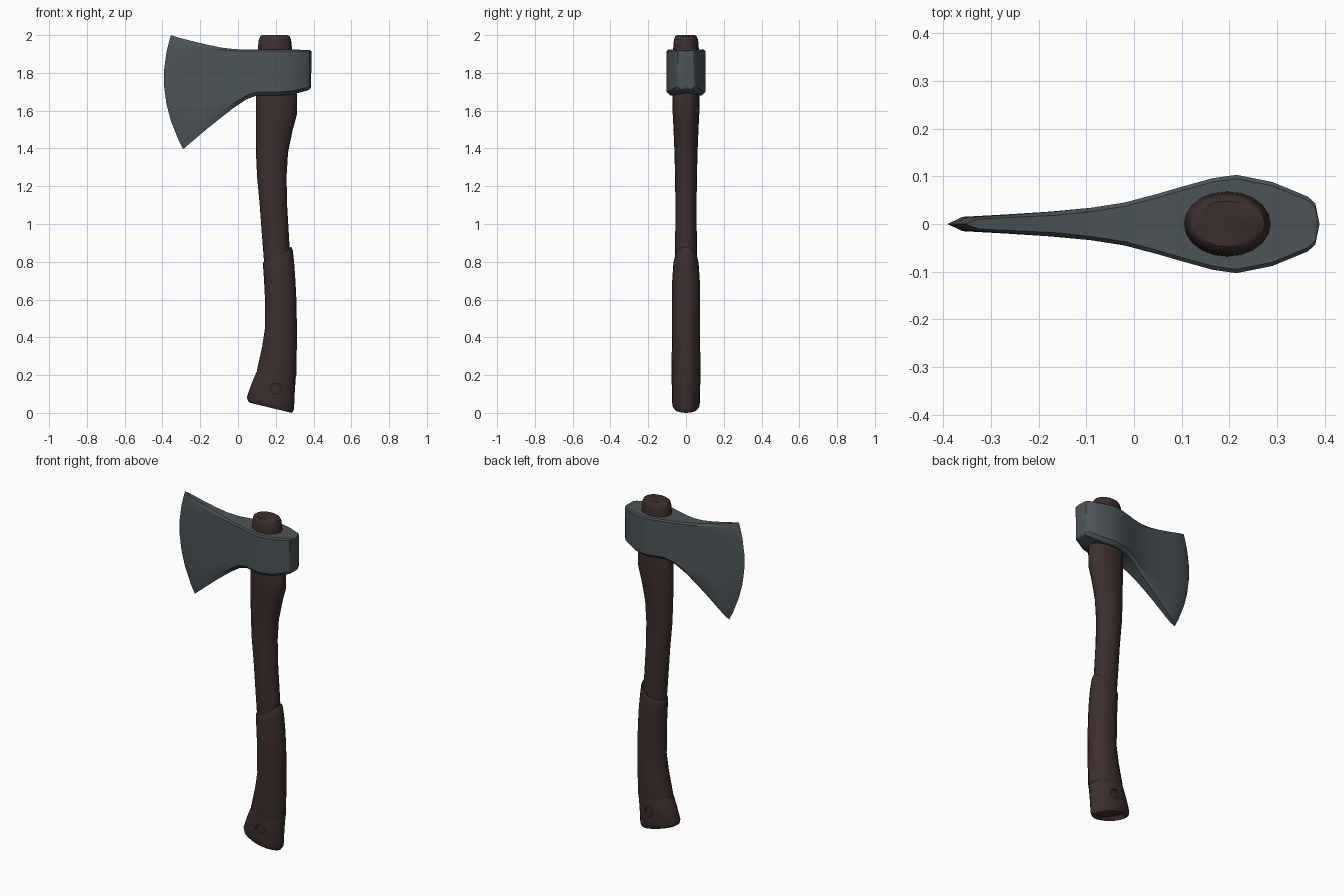
import bpy, bmesh, math

if "Cube" in bpy.data.objects:
    bpy.data.objects.remove(bpy.data.objects["Cube"])


def material(name, rgb):
    m = bpy.data.materials.new(name)
    m.diffuse_color = (*rgb, 1)
    m.use_nodes = True
    m.node_tree.nodes["Principled BSDF"].inputs["Base Color"].default_value = m.diffuse_color
    return m


WOOD = material("dark wood", (0.048, 0.027, 0.027))
STEEL = material("grey steel", (0.073, 0.089, 0.096))


def loft(name, rings, mat, caps=True, angle=35):
    """Skin a list of equal-length closed rings."""
    bm = bmesh.new()
    vs = [[bm.verts.new(p) for p in r] for r in rings]
    n = len(rings[0])
    for a, b in zip(vs, vs[1:]):
        for i in range(n):
            j = (i + 1) % n
            bm.faces.new((a[i], a[j], b[j], b[i]))
    if caps:
        bm.faces.new(vs[0])
        bm.faces.new(vs[-1])
    bmesh.ops.remove_doubles(bm, verts=bm.verts, dist=1e-5)
    bmesh.ops.recalc_face_normals(bm, faces=bm.faces)
    me = bpy.data.meshes.new(name)
    bm.to_mesh(me)
    bm.free()
    me.materials.append(mat)
    ob = bpy.data.objects.new(name, me)
    bpy.context.collection.objects.link(ob)
    smooth(ob, angle)
    return ob


def smooth(ob, angle):
    bpy.ops.object.select_all(action='DESELECT')
    ob.select_set(True)
    bpy.context.view_layer.objects.active = ob
    bpy.ops.object.shade_smooth_by_angle(angle=math.radians(angle))


def oval(zl, zr, xl, xr, hy, power=1, sides=20):
    """Oval ring between x = xl and xr, tilted from height zl to zr."""
    pts = []
    for i in range(sides):
        a = math.tau * i / sides
        u = 0.5 + 0.5 * math.cos(a)
        pts.append((xl + (xr - xl) * u, hy * math.sin(a), zl + (zr - zl) * u ** power))
    return pts


# Handle shaft, running up through the head: z, left x, right x, half depth
shaft = [(0.60, .155, .290, .055), (0.80, .138, .277, .058), (0.95, .126, .269, .057),
         (1.10, .115, .260, .056), (1.25, .101, .257, .058), (1.38, .095, .265, .061),
         (1.50, .094, .290, .066), (1.575, .094, .311, .070), (1.69, .094, .312, .073),
         (1.72, .105, .290, .070), (1.93, .105, .286, .068), (1.975, .110, .281, .064),
         (1.993, .117, .274, .057), (2.0, .128, .262, .048)]
loft("handle_shaft", [oval(z, z, l, r, h) for z, l, r, h in shaft], WOOD)

# Thicker grip with a raised tongue on the back
loft("grip", [oval(.205, .19, .098, .308, .076), oval(.225, .21, .100, .309, .078),
              oval(.35, .33, .128, .311, .075), oval(.45, .45, .143, .312, .073),
              oval(.60, .60, .143, .309, .073), oval(.70, .70, .138, .304, .073),
              oval(.77, .80, .133, .297, .068, 2), oval(.79, .86, .132, .290, .064, 2),
              oval(.80, .88, .135, .283, .060, 2), oval(.80, .87, .150, .265, .045, 2)], WOOD)

# Flared pommel with a slanted, rounded end
pommel = loft("pommel", [oval(.075, .015, .085, .270, .050), oval(.053, .000, .065, .285, .064),
                         oval(.062, .012, .053, .294, .071), oval(.085, .030, .047, .297, .074),
                         oval(.150, .120, .070, .301, .076), oval(.205, .185, .093, .306, .077),
                         oval(.217, .200, .098, .304, .074)], WOOD)

# Shallow lanyard recess on both sides of the pommel
for side in (-1, 1):
    bpy.ops.mesh.primitive_cylinder_add(vertices=16, radius=.028, depth=.06,
                                        location=(.198, side * .088, .128),
                                        rotation=(math.pi / 2, 0, 0))
    cutter = bpy.context.object
    cutter.name = "recess_cutter"
    cutter.hide_render = True
    cutter.data.materials.append(WOOD)
    mod = pommel.modifiers.new("recess", 'BOOLEAN')
    mod.operation = 'DIFFERENCE'
    mod.object = cutter
    bpy.context.view_layer.objects.active = pommel
    bpy.ops.object.modifier_apply(modifier=mod.name)
    bpy.data.objects.remove(cutter)
smooth(pommel, 35)

# Axe head, lofted from cutting edge to back:
# top x, top z, bottom x, bottom z, half width, sideways bow
columns = [(-.355, 2.0, -.290, 1.396, 0, -.066), (-.325, 1.990, -.265, 1.418, .015, -.062),
           (-.250, 1.970, -.225, 1.452, .020, -.030), (-.165, 1.950, -.165, 1.503, .026, -.01),
           (-.090, 1.934, -.090, 1.563, .034, 0), (-.020, 1.926, -.020, 1.617, .045, 0),
           (.045, 1.923, .045, 1.660, .062, 0), (.100, 1.923, .100, 1.680, .078, 0),
           (.165, 1.923, .165, 1.680, .096, 0), (.215, 1.923, .215, 1.680, .103, 0),
           (.290, 1.923, .290, 1.686, .088, 0), (.365, 1.922, .365, 1.706, .057, 0),
           (.380, 1.920, .378, 1.712, .043, 0), (.389, 1.914, .387, 1.725, 0, 0)]
rows = [0, .03, .15, .3, .45, .6, .75, .92, 1]


def head_ring(xt, zt, xb, zb, w, bow):
    side = []
    for t in rows:
        chamfer = {0: .008, 1: .02}.get(t, 0)
        y = w - min(chamfer, .3 * w)
        side.append((xt + (xb - xt) * t + 4 * bow * t * (1 - t), y, zt + (zb - zt) * t))
    return side + [(x, -y, z) for x, y, z in reversed(side)]


loft("axe_head", [head_ring(*c) for c in columns], STEEL, caps=False, angle=25)
